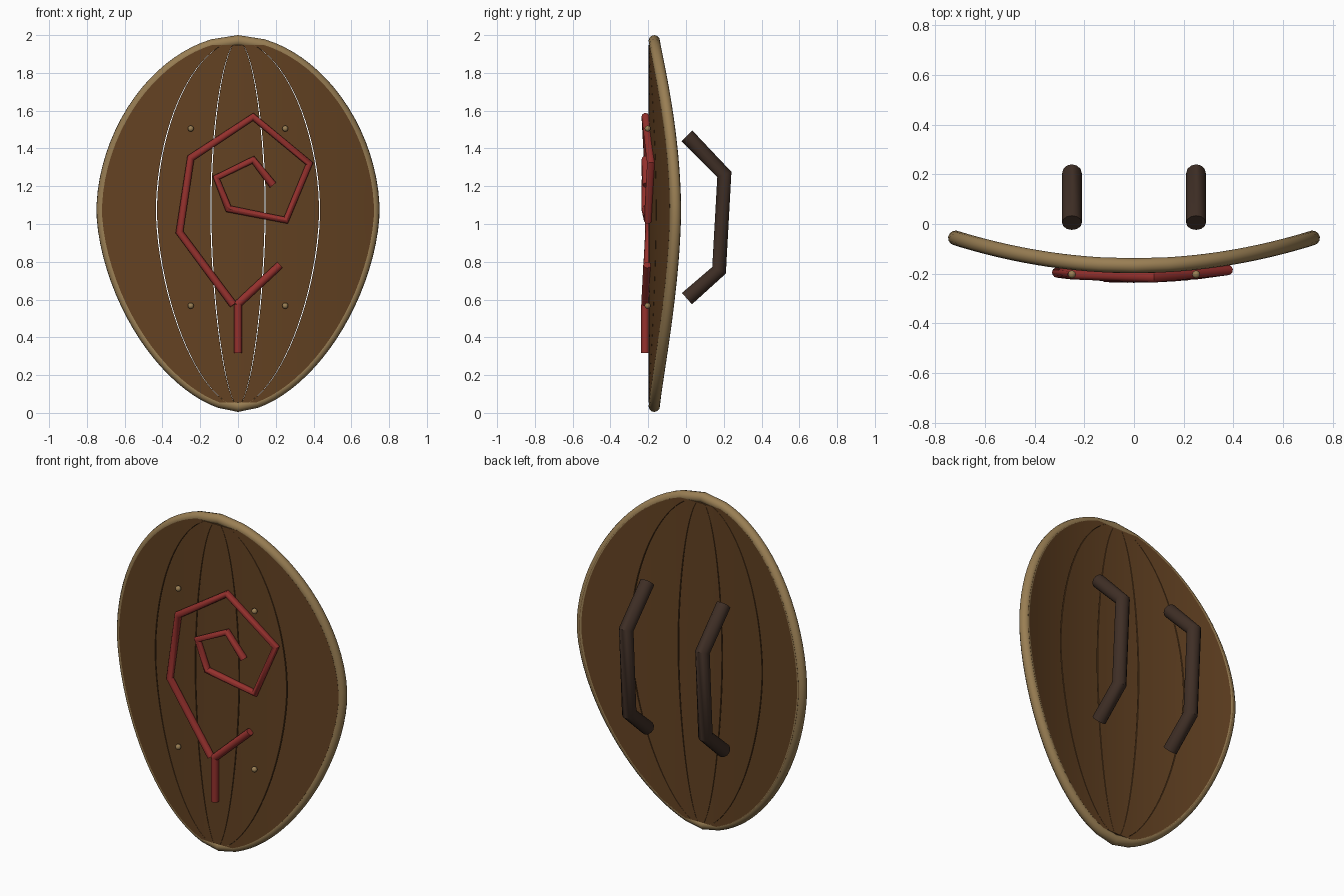
import bpy, bmesh, math

if "Cube" in bpy.data.objects:
    bpy.data.objects.remove(bpy.data.objects["Cube"])

def material(name, rgb):
    m = bpy.data.materials.new(name)
    m.diffuse_color = (*rgb, 1)
    m.use_nodes = True
    m.node_tree.nodes["Principled BSDF"].inputs["Base Color"].default_value = m.diffuse_color
    return m

WOOD = material("brown wood", (0.125, 0.054, 0.016))
TAN = material("tan trim", (0.32, 0.21, 0.088))
RED = material("red paint", (0.30, 0.03, 0.026))
DARK = material("dark leather", (0.05, 0.028, 0.019))

HALF_W, Z_TOP, Z_WIDE, Z_LOW = 0.72, 1.97, 1.07, 0.035

def half_width(z):
    # egg outline: rounder above the widest line, more pointed below it
    if z > Z_WIDE:
        u, p = (z - Z_WIDE) / (Z_TOP - Z_WIDE), 1.86
    else:
        u, p = (Z_WIDE - z) / (Z_WIDE - Z_LOW), 1.7
    return HALF_W * max(0, 1 - u ** p) ** (1 / p)

def bow(x, y0=-0.168):
    # the shield bends backwards towards its sides
    return y0 + 0.112 * (x / HALF_W) ** 2

def finish(ob, mat):
    ob.data.materials.clear()
    ob.data.materials.append(mat)
    bpy.ops.object.select_all(action='DESELECT')
    ob.select_set(True)
    bpy.context.view_layer.objects.active = ob
    if ob.type == 'CURVE':
        bpy.ops.object.convert(target='MESH')
    bpy.ops.object.shade_smooth_by_angle(angle=math.radians(35))

def tube(name, pts, radius, mat, closed=False):
    cu = bpy.data.curves.new(name, 'CURVE')
    cu.dimensions = '3D'
    cu.bevel_depth = radius
    cu.bevel_resolution = 4
    cu.use_fill_caps = not closed
    sp = cu.splines.new('POLY')
    sp.points.add(len(pts) - 1)
    for p, co in zip(sp.points, pts):
        p.co = (*co, 1)
    sp.use_cyclic_u = closed
    ob = bpy.data.objects.new(name, cu)
    bpy.context.collection.objects.link(ob)
    finish(ob, mat)

mid, half = (Z_TOP + Z_LOW) / 2, (Z_TOP - Z_LOW) / 2
ROWS = [mid + half * math.cos(math.radians(12 + 4 * i)) for i in range(40)]

# five tapering planks
def plank(name, f0, f1, cols=6, thick=0.03):
    bm = bmesh.new()
    layers = []
    for side in (-1, 1):
        grid = []
        for z in ROWS:
            xs = [half_width(z) * (f0 + (f1 - f0) * c / cols) for c in range(cols + 1)]
            grid.append([bm.verts.new((x, bow(x) + side * thick, z)) for x in xs])
        layers.append(grid)
        for a, b in zip(grid, grid[1:]):
            for c in range(cols):
                bm.faces.new((a[c], a[c + 1], b[c + 1], b[c]))
    front, back = layers
    def border(g):
        return (g[0] + [r[-1] for r in g[1:]] + g[-1][-2::-1]
                + [r[0] for r in g[-2:0:-1]])
    fb, bb = border(front), border(back)
    for i in range(len(fb)):
        j = (i + 1) % len(fb)
        bm.faces.new((fb[i], fb[j], bb[j], bb[i]))
    bmesh.ops.recalc_face_normals(bm, faces=bm.faces)
    me = bpy.data.meshes.new(name)
    bm.to_mesh(me)
    bm.free()
    ob = bpy.data.objects.new(name, me)
    bpy.context.collection.objects.link(ob)
    finish(ob, WOOD)

GAP = 0.004
for i in range(5):
    plank(f"plank_{i + 1}", -1 + 0.4 * i + (GAP if i else 0),
          -0.6 + 0.4 * i - (GAP if i < 4 else 0))

# rim around the outline
right = [(half_width(z), z) for z in ROWS]
outline = [(0, Z_TOP)] + right + [(0, Z_LOW)] + [(-x, z) for x, z in reversed(right)]
tube("rim", [(x, bow(x), z) for x, z in outline], 0.03, TAN, closed=True)

# painted emblem: spiral, stem and branch, following the bow of the planks
def emblem(name, pts):
    tube(name, [(x, bow(x, -0.216), z) for x, z in pts], 0.021, RED)

emblem("emblem_spiral", [(0.185, 1.206), (0.08, 1.34), (-0.115, 1.245), (-0.05, 1.08),
                         (0.254, 1.02), (0.378, 1.32), (0.08, 1.567), (-0.25, 1.35),
                         (-0.31, 0.957), (-0.025, 0.572)])
emblem("emblem_stem", [(0, 0.317), (0, 0.575)])
emblem("emblem_branch", [(-0.005, 0.572), (0.222, 0.783)])

for s, side in ((-1, "left"), (1, "right")):
    # grip behind the shield
    tube(f"{side}_handle", [(s * 0.25, y, z) for y, z in
                            ((0.005, 1.467), (0.203, 1.262), (0.175, 0.755), (0.005, 0.605))],
         0.04, DARK)
    # rivets on the front
    for z, level in ((1.505, "upper"), (0.567, "lower")):
        bpy.ops.mesh.primitive_uv_sphere_add(segments=12, ring_count=8, radius=0.016,
                                             location=(s * 0.25, -0.203, z))
        rivet = bpy.context.object
        rivet.name = f"{side}_{level}_rivet"
        finish(rivet, TAN)
